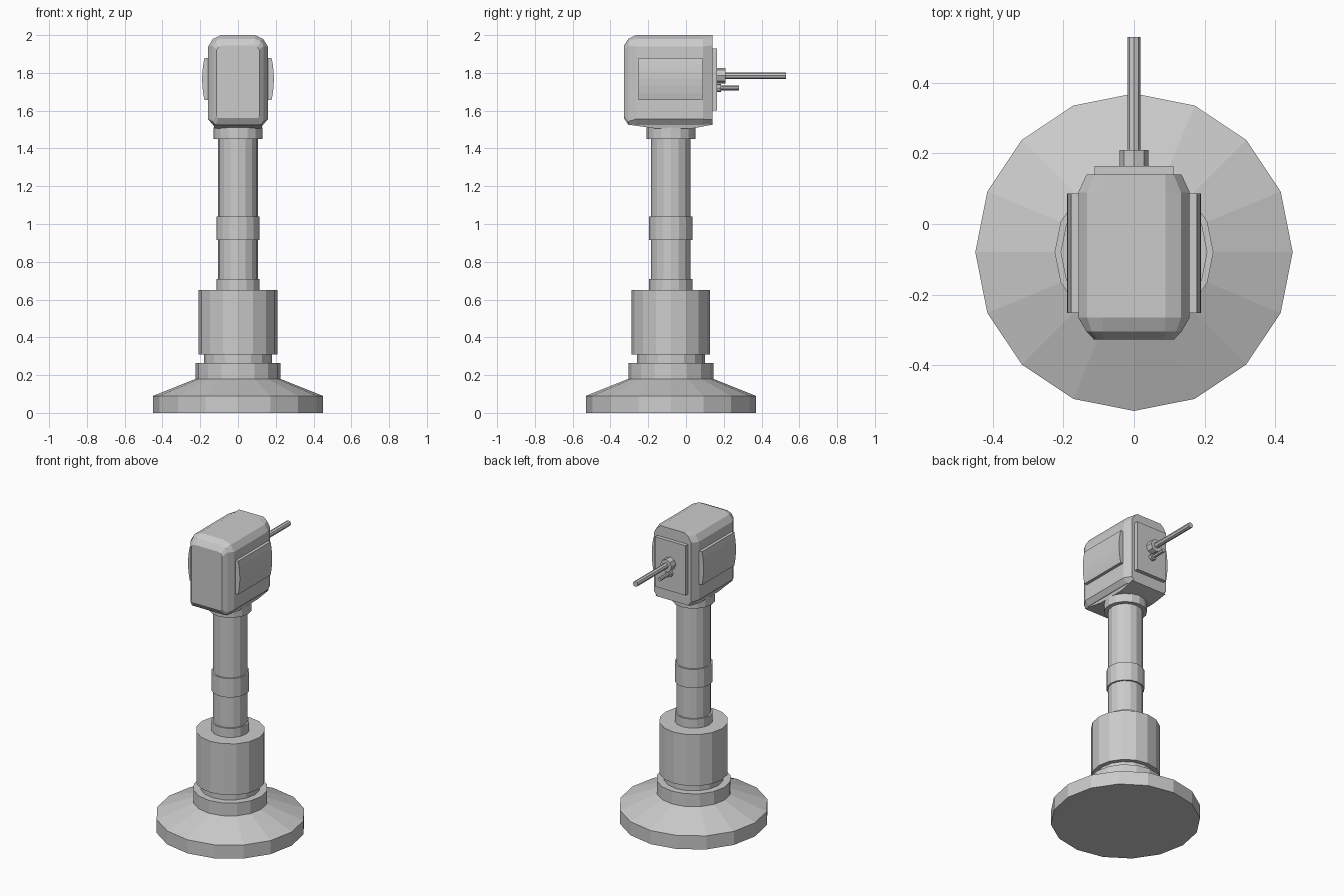
import bpy, bmesh, math
from mathutils import Matrix

if "Cube" in bpy.data.objects:
    bpy.data.objects.remove(bpy.data.objects["Cube"])

grey = bpy.data.materials.new("plain grey")
grey.use_nodes = True
colour = (0.6, 0.6, 0.6, 1)
grey.diffuse_color = colour
grey.node_tree.nodes["Principled BSDF"].inputs["Base Color"].default_value = colour

AXIS_Y = -0.08


def finish(name, bm):
    bmesh.ops.recalc_face_normals(bm, faces=bm.faces)
    mesh = bpy.data.meshes.new(name)
    bm.to_mesh(mesh)
    bm.free()
    mesh.materials.append(grey)
    obj = bpy.data.objects.new(name, mesh)
    bpy.context.collection.objects.link(obj)
    return obj


def loft(name, rings):
    """Skin a list of equal-length point rings and cap both ends."""
    bm = bmesh.new()
    loops = [[bm.verts.new(p) for p in ring] for ring in rings]
    n = len(loops[0])
    for a, b in zip(loops, loops[1:]):
        for i in range(n):
            j = (i + 1) % n
            bm.faces.new((a[i], a[j], b[j], b[i]))
    bm.faces.new(loops[0])
    bm.faces.new(loops[-1])
    return finish(name, bm)


def turned(name, profile, sides=16):
    """Upright turned part from (radius, height) pairs."""
    angles = [math.tau * i / sides for i in range(sides)]
    return loft(name, [[(r * math.cos(a), AXIS_Y + r * math.sin(a), z) for a in angles]
                       for r, z in profile])


def rod(name, radius, y0, y1, z, sides):
    """Round bar lying along y."""
    angles = [math.tau * i / sides for i in range(sides)]
    return loft(name, [[(radius * math.cos(a), y, z + radius * math.sin(a)) for a in angles]
                       for y in (y0, y1)])


def box(name, x, y0, y1, z0, z1):
    bm = bmesh.new()
    bmesh.ops.create_cube(bm, size=1, matrix=Matrix.Translation((0, (y0 + y1) / 2, (z0 + z1) / 2))
                          @ Matrix.Diagonal((2 * x, y1 - y0, z1 - z0, 1)))
    return finish(name, bm)


# Pedestal and column
turned("base", [(0.45, 0), (0.45, 0.09), (0.225, 0.18)])
turned("base_collar", [(0.225, 0.18), (0.225, 0.265)])
turned("lower_neck", [(0.18, 0.26), (0.18, 0.315)])
turned("barrel", [(0.208, 0.31), (0.208, 0.65)])
turned("barrel_ring", [(0.115, 0.65), (0.115, 0.71)])
turned("column", [(0.105, 0.70), (0.105, 1.46)])
turned("middle_ring", [(0.115, 0.915), (0.115, 1.04)])
turned("top_collar", [(0.13, 1.45), (0.13, 1.51)])


# Head: softened box, rounded toward the front
def head_ring(y, w, top, bottom, flat, step):
    half = [(flat, top), (w - step * 0.025, top - step * 0.02), (w, top - step * 0.06),
            (w, bottom + step * 0.03), (w - step * 0.025, bottom)]
    return ([(x, y, z) for x, z in half] + [(-x, y, z) for x, z in reversed(half)])


loft("head", [head_ring(0.14, 0.135, 2.0, 1.525, 0.09, 0.9),
              head_ring(0.09, 0.158, 2.0, 1.525, 0.09, 1),
              head_ring(-0.265, 0.158, 2.0, 1.525, 0.09, 1),
              head_ring(-0.305, 0.135, 1.98, 1.525, 0.09, 0.6),
              head_ring(-0.328, 0.113, 1.945, 1.56, 0.085, 0.4)])


# Shallow tapered underside
def rect(x, y0, y1, z):
    return [(x, y0, z), (x, y1, z), (-x, y1, z), (-x, y0, z)]


loft("head_underside", [rect(0.13, -0.305, 0.14, 1.526), rect(0.125, -0.16, 0.03, 1.505)])

# Bulging side covers, mirrored
STEPS = 6
for side, name in ((1, "left_cover"), (-1, "right_cover")):
    section = [(0.15, 1.657), (0.15, 1.878)]
    for i in range(STEPS + 1):
        t = 1 - 2 * i / STEPS
        section.append((0.19 - 0.012 * t * t, 1.7675 + 0.1105 * t))
    loft(name, [[(side * x, y, z) for x, z in section] for y in (-0.252, 0.087)])

# Back plate with the two spindles
box("back_plate", 0.112, 0.13, 0.165, 1.60, 1.93)
rod("large_hub", 0.041, 0.16, 0.21, 1.785, 8)
rod("large_spindle", 0.018, 0.20, 0.53, 1.785, 8)
rod("small_hub", 0.022, 0.16, 0.185, 1.72, 8)
rod("small_spindle", 0.012, 0.18, 0.28, 1.72, 8)
